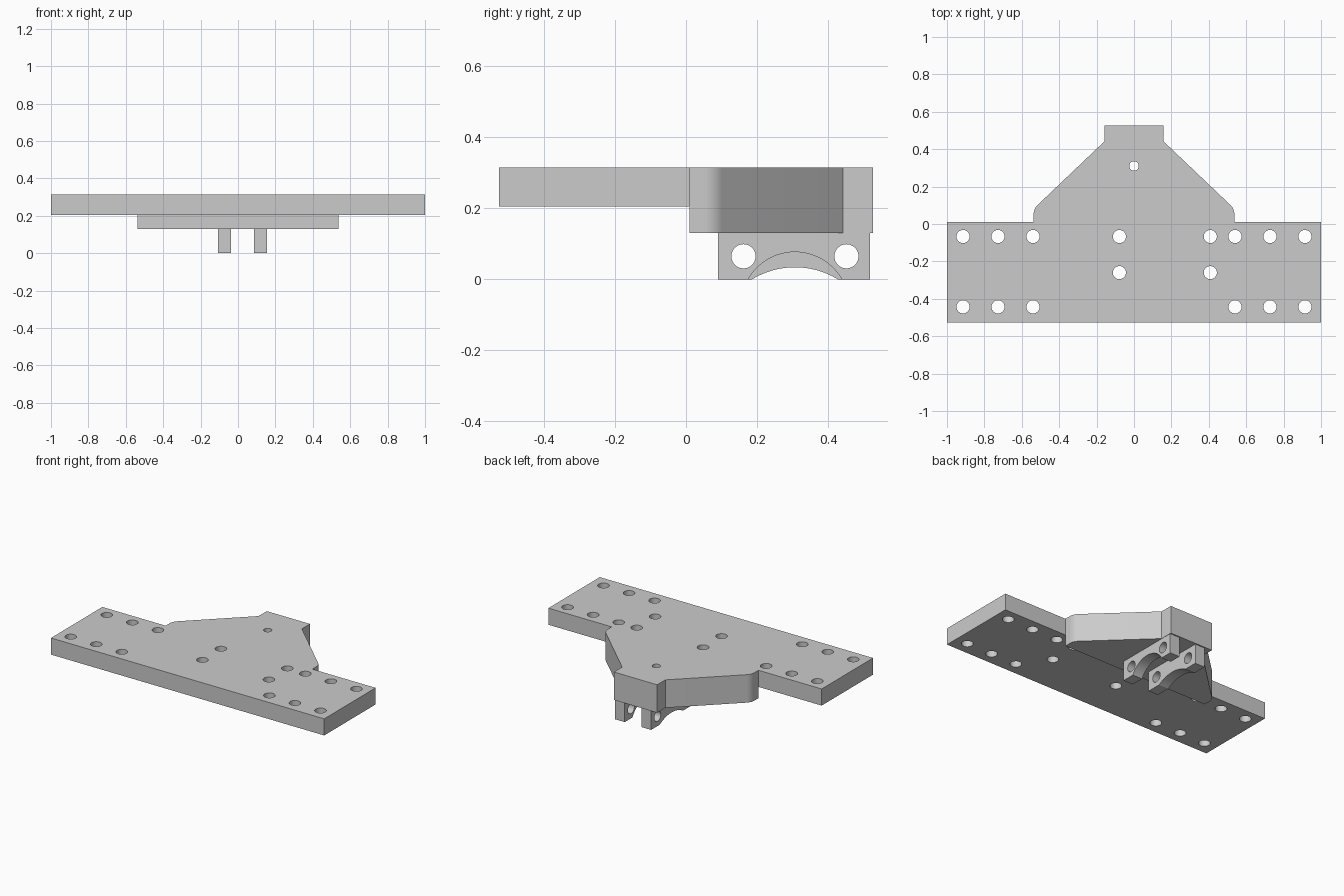
import bpy
import bmesh
from math import sin, cos, asin, pi
from mathutils import Matrix, Vector

cube = bpy.data.objects.get("Cube")
if cube:
    bpy.data.objects.remove(cube, do_unlink=True)

grey = bpy.data.materials.new("light grey")
grey.use_nodes = True
colour = (0.6, 0.6, 0.6, 1)
grey.diffuse_color = colour
grey.node_tree.nodes["Principled BSDF"].inputs["Base Color"].default_value = colour

PLATE_BOTTOM, TOP, GUSSET_BOTTOM = 0.205, 0.315, 0.13
PLATE_BACK = 0.01


def add_object(name, bm):
    bmesh.ops.recalc_face_normals(bm, faces=bm.faces)
    mesh = bpy.data.meshes.new(name)
    bm.to_mesh(mesh)
    bm.free()
    obj = bpy.data.objects.new(name, mesh)
    bpy.context.collection.objects.link(obj)
    mesh.materials.append(grey)
    return obj


def prism(name, points, offset):
    """Extrude a closed outline of 3D points along an offset."""
    bm = bmesh.new()
    face = bm.faces.new([bm.verts.new(p) for p in points])
    moved = bmesh.ops.extrude_face_region(bm, geom=[face])["geom"]
    verts = [v for v in moved if isinstance(v, bmesh.types.BMVert)]
    bmesh.ops.translate(bm, vec=Vector(offset), verts=verts)
    return add_object(name, bm)


def drills(name, holes, axis):
    """One helper mesh of cylinders, each given as (centre, radius)."""
    bm = bmesh.new()
    turn = Matrix.Rotation(pi / 2, 4, "Y") if axis == "X" else Matrix()
    for centre, radius in holes:
        bmesh.ops.create_cone(bm, cap_ends=True, segments=40, radius1=radius,
                              radius2=radius, depth=1,
                              matrix=Matrix.Translation(centre) @ turn)
    obj = add_object(name, bm)
    obj.hide_render = True
    return obj


def combine(obj, other, operation):
    bpy.context.view_layer.objects.active = obj
    mod = obj.modifiers.new(operation, "BOOLEAN")
    mod.operation, mod.object, mod.solver = operation, other, "EXACT"
    bpy.ops.object.modifier_apply(modifier=mod.name)
    bpy.data.objects.remove(other, do_unlink=True)


def smooth(obj):
    bpy.ops.object.select_all(action="DESELECT")
    obj.select_set(True)
    bpy.context.view_layer.objects.active = obj
    bpy.ops.object.shade_smooth_by_angle(angle=pi / 6)


# Mounting plate
rect = [(-1, -0.527), (1, -0.527), (1, PLATE_BACK), (-1, PLATE_BACK)]
plate = prism("mounting_plate", [(x, y, PLATE_BOTTOM) for x, y in rect],
              (0, 0, TOP - PLATE_BOTTOM))

# Thick tapered gusset behind the plate, with rounded side corners
corner = [(0.467 + 0.07 * cos(a), 0.051 + 0.07 * sin(a))
          for a in [i * pi / 32 for i in range(9)]]
half = [(0.537, PLATE_BACK)] + corner + [(0.158, 0.442), (0.158, 0.527)]
outline = half + [(-x, y) for x, y in reversed(half)]
gusset = prism("gusset", [(x, y, GUSSET_BOTTOM) for x, y in outline],
               (0, 0, TOP - GUSSET_BOTTOM))
combine(plate, gusset, "UNION")

# Merge coplanar faces so that the top is one clean surface
mod = plate.modifiers.new("clean", "DECIMATE")
mod.decimate_type = "DISSOLVE"
mod.angle_limit = 0.01
bpy.ops.object.modifier_apply(modifier=mod.name)

# Bolt holes: mirrored outer groups, off-centre inner group, small rear hole
bolts = [(side * x, y) for side in (-1, 1) for x in (0.54, 0.727, 0.914)
         for y in (-0.067, -0.443)]
bolts += [(x, y) for x in (-0.078, 0.408) for y in (-0.067, -0.26)]
holes = [((x, y, 0.2), 0.035) for x, y in bolts] + [((0, 0.31, 0.2), 0.025)]
combine(plate, drills("bolt_drills", holes, "Z"), "DIFFERENCE")
smooth(plate)


# Two hanging lugs, each with an arched saddle and two cross holes
def lug(name, x, half_width, rise):
    mid = 0.307
    radius = (half_width ** 2 + rise ** 2) / (2 * rise)
    sweep = asin(half_width / radius)
    arch = [(mid + radius * sin(a), rise - radius + radius * cos(a))
            for a in [sweep * (i / 12 - 1) for i in range(25)]]
    side = [(0.09, 0)] + arch + [(0.519, 0), (0.519, GUSSET_BOTTOM),
                                 (0.09, GUSSET_BOTTOM)]
    obj = prism(name, [(x, y, z) for y, z in side], (0.071, 0, 0))
    cross = [((x, mid + s * 0.145, 0.065), 0.034) for s in (-1, 1)]
    combine(obj, drills("cross_drills", cross, "X"), "DIFFERENCE")
    smooth(obj)


lug("right_lug", -0.108, 0.121, 0.034)
lug("left_lug", 0.085, 0.132, 0.077)
